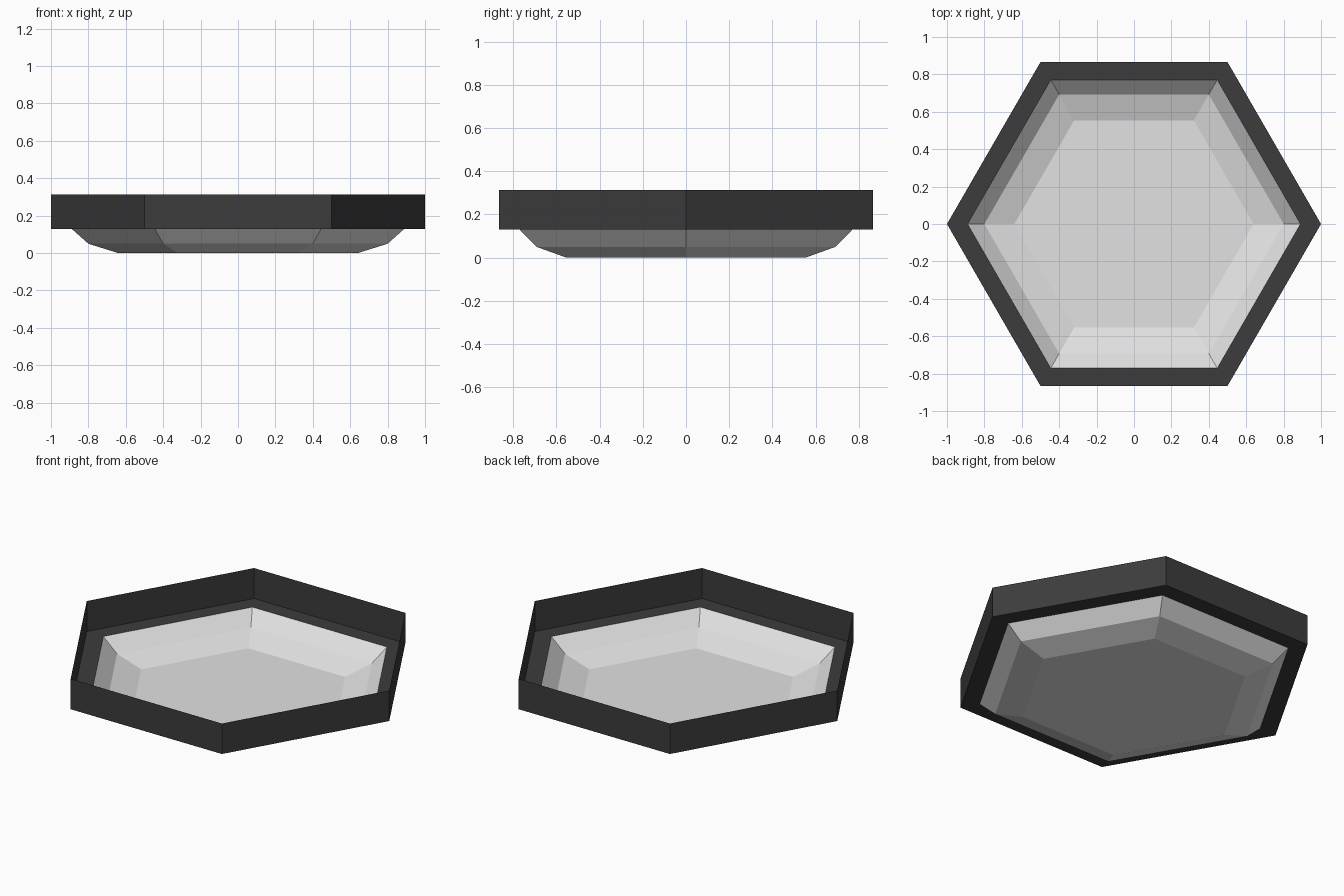
import bpy, bmesh, math

if "Cube" in bpy.data.objects:
    bpy.data.objects.remove(bpy.data.objects["Cube"])


def material(name, rgb):
    m = bpy.data.materials.new(name)
    m.diffuse_color = (*rgb, 1.0)
    m.use_nodes = True
    m.node_tree.nodes["Principled BSDF"].inputs["Base Color"].default_value = m.diffuse_color
    return m


def hex_shell(name, profile, mat, floor=False):
    """Thin six-sided shell through (radius, z) rings, optionally closed at the first ring."""
    bm = bmesh.new()
    rings = [[bm.verts.new((r * math.cos(i * math.pi / 3), r * math.sin(i * math.pi / 3), z))
              for i in range(6)] for r, z in profile]
    for a, b in zip(rings, rings[1:]):
        for i in range(6):
            j = (i + 1) % 6
            bm.faces.new((a[i], a[j], b[j], b[i]))
    if floor:
        bm.faces.new(rings[0][::-1])
    mesh = bpy.data.meshes.new(name)
    bm.to_mesh(mesh)
    bm.free()
    mesh.materials.append(mat)
    obj = bpy.data.objects.new(name, mesh)
    bpy.context.collection.objects.link(obj)
    return obj


dark = material("dark grey", (0.045, 0.045, 0.045))
light = material("light grey", (0.76, 0.76, 0.76))

# Shallow bowl: flat floor and two sloping bands
hex_shell("bowl", [(0.64, 0.0), (0.80, 0.05), (0.89, 0.13)], light, floor=True)

# Rim: flat ledge around the bowl and a thin upright wall
hex_shell("rim", [(0.89, 0.13), (1.0, 0.13), (1.0, 0.312)], dark)
